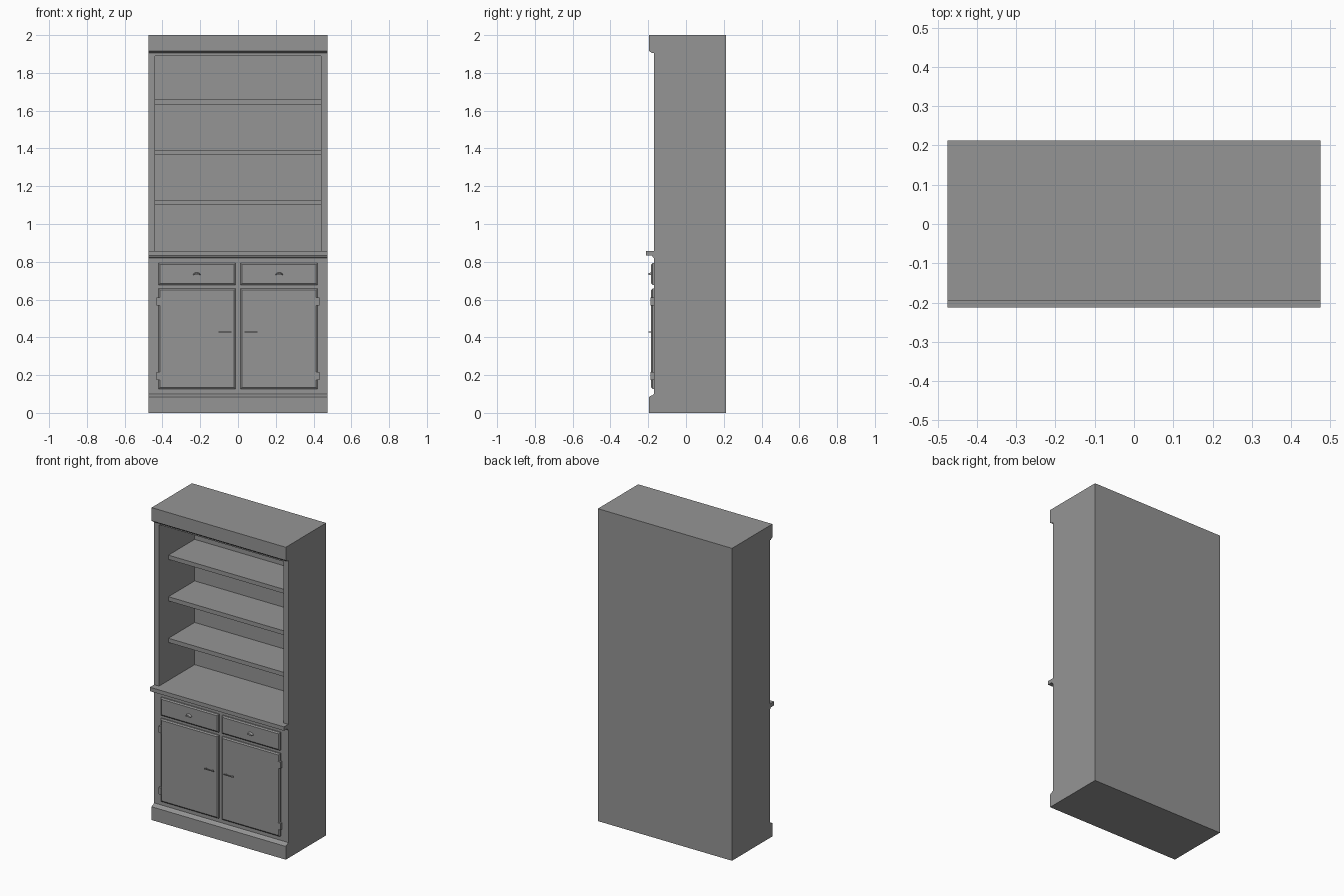
import bpy, bmesh
from math import pi, cos, sin

cube = bpy.data.objects.get("Cube")
if cube:
    bpy.data.objects.remove(cube)

grey = bpy.data.materials.new("plain_grey")
grey.use_nodes = True
colour = (0.3, 0.3, 0.3, 1)
grey.diffuse_color = colour
grey.node_tree.nodes["Principled BSDF"].inputs["Base Color"].default_value = colour

W = 0.475           # half width
IN = 0.44           # half width of the opening
FRONT, BACK = -0.17, 0.213


def finish(name, bm):
    bmesh.ops.recalc_face_normals(bm, faces=bm.faces)
    mesh = bpy.data.meshes.new(name)
    bm.to_mesh(mesh)
    bm.free()
    mesh.materials.append(grey)
    obj = bpy.data.objects.new(name, mesh)
    bpy.context.collection.objects.link(obj)
    return obj


def box(name, x, y, z):
    bm = bmesh.new()
    bmesh.ops.create_cube(bm, size=1)
    for v in bm.verts:
        v.co = [r[0] if c < 0 else r[1] for c, r in zip(v.co, (x, y, z))]
    return finish(name, bm)


def moulding(name, profile, x0=-W, x1=W):
    """Extrude a (y, z) profile along x."""
    bm = bmesh.new()
    face = bm.faces.new([bm.verts.new((x0, y, z)) for y, z in profile])
    new = bmesh.ops.extrude_face_region(bm, geom=[face])["geom"]
    verts = [g for g in new if isinstance(g, bmesh.types.BMVert)]
    bmesh.ops.translate(bm, verts=verts, vec=(x1 - x0, 0, 0))
    return finish(name, bm)


def panel(name, x, z, edge=0.008):
    """Raised front with a chamfered border."""
    bm = bmesh.new()
    rings = []
    for inset, y in ((0, FRONT), (0, -0.178), (edge, -0.184)):
        a, b = x[0] + inset, x[1] - inset
        c, d = z[0] + inset, z[1] - inset
        rings.append([bm.verts.new(p) for p in
                      ((a, y, c), (b, y, c), (b, y, d), (a, y, d))])
    for r, s in zip(rings, rings[1:]):
        for i in range(4):
            j = (i + 1) % 4
            bm.faces.new((r[i], r[j], s[j], s[i]))
    bm.faces.new(rings[0])
    bm.faces.new(rings[-1])
    return finish(name, bm)


def cup_pull(name, x, z, r=0.02, depth=0.014):
    """Half-round drawer pull."""
    bm = bmesh.new()
    arc = [(x + r * cos(pi * i / 10), z + 0.75 * r * sin(pi * i / 10)) for i in range(11)]
    back = [bm.verts.new((u, -0.184, w)) for u, w in arc]
    front = [bm.verts.new((x + (u - x) * 0.8, -0.184 - depth, z + (w - z) * 0.7))
             for u, w in arc]
    bm.faces.new(back)
    bm.faces.new(front)
    for i in range(11):
        j = (i + 1) % 11
        bm.faces.new((back[i], back[j], front[j], front[i]))
    return finish(name, bm)


# Carcass
box("back_panel", (-IN, IN), (0.19, BACK), (0.84, 1.89))
box("top_panel", (-W, W), (FRONT, BACK), (1.89, 2))
box("lower_cabinet", (-W, W), (FRONT, BACK), (0, 0.84))

# Mouldings across the front
moulding("cornice", [(FRONT, 2), (-0.195, 2), (-0.195, 1.915),
                     (-0.188, 1.911), (-0.182, 1.905), (FRONT, 1.905)])
moulding("worktop_front", [(FRONT, 0.857), (-0.213, 0.857), (-0.213, 0.832),
                           (-0.18, 0.832), (-0.176, 0.824), (FRONT, 0.82)])
moulding("plinth", [(FRONT, 0), (-0.195, 0), (-0.195, 0.085),
                    (-0.188, 0.09), (-0.178, 0.093), (FRONT, 0.1)])
box("worktop", (-IN, IN), (FRONT, 0.19), (0.84, 0.857))

# Shelves
for i in range(3):
    z = 1.1 + i * 0.266
    box(f"shelf_{i + 1}", (-IN, IN), (-0.075, 0.19), (z, z + 0.027))

# Mirrored side panels, drawers, doors and hardware
for s, side in ((-1, "right"), (1, "left")):
    def span(a, b):
        return tuple(sorted((s * a, s * b)))

    box(f"{side}_side_panel", span(IN, W), (FRONT, BACK), (0.84, 1.89))
    panel(f"{side}_drawer", span(0.012, 0.422), (0.678, 0.793))
    panel(f"{side}_door", span(0.012, 0.422), (0.127, 0.658))
    cup_pull(f"{side}_drawer_pull", s * 0.218, 0.729)

    # Bar handle on two posts
    box(f"{side}_door_handle", span(0.035, 0.102), (-0.198, -0.193), (0.426, 0.431))
    for n, x in (("inner", 0.045), ("outer", 0.092)):
        box(f"{side}_{n}_handle_post", span(x, x + 0.005), (-0.194, -0.183), (0.426, 0.431))

    for n, z in (("lower", 0.175), ("upper", 0.568)):
        box(f"{side}_{n}_hinge", span(0.414, 0.432), (-0.188, FRONT), (z, z + 0.042))
